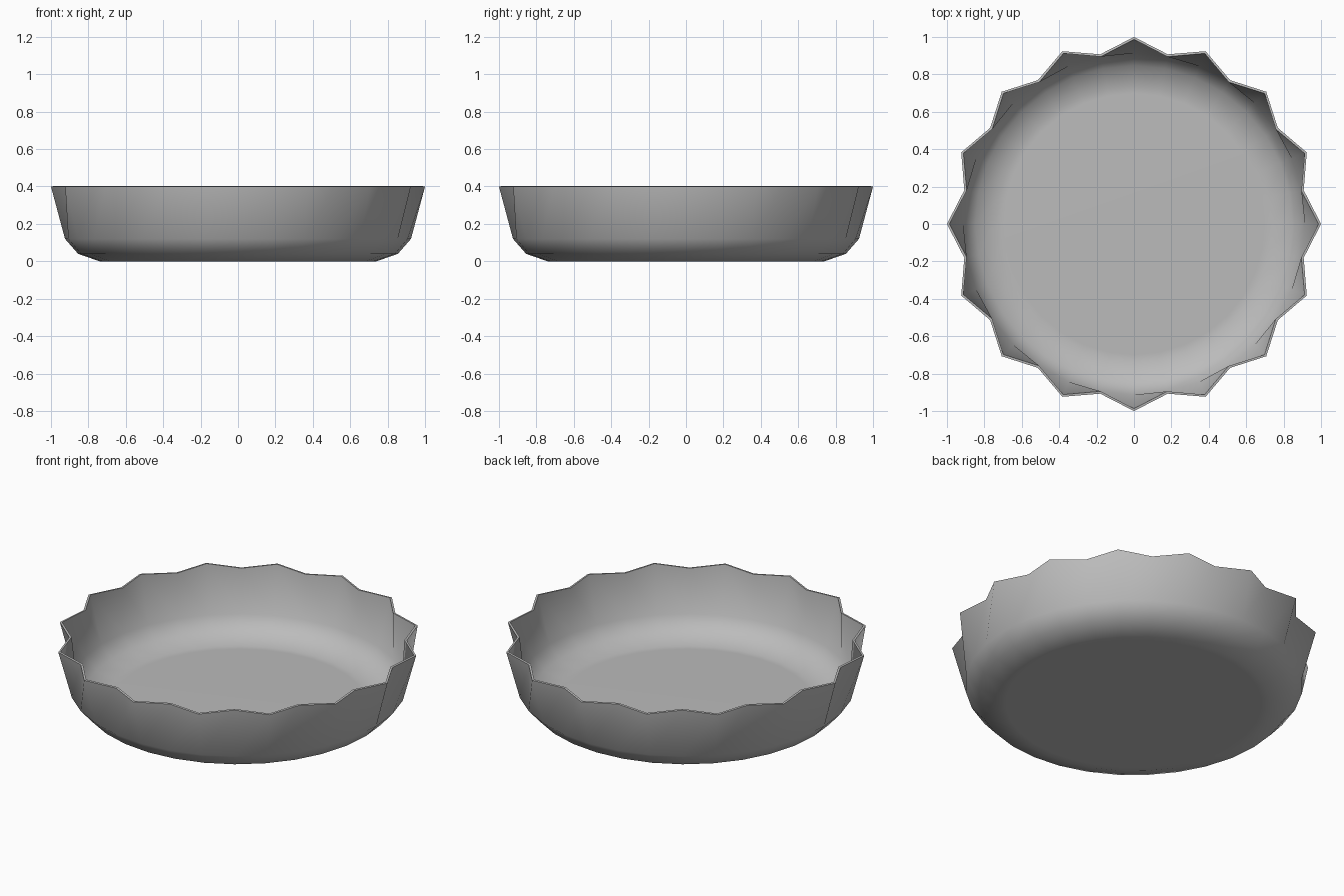
import bpy
import bmesh
from math import cos, sin, pi, radians

default = bpy.data.objects.get("Cube")
if default:
    bpy.data.objects.remove(default, do_unlink=True)

FLUTES = 16
SIDES = FLUTES * 2

# Outer profile: height, radius at flute tips, radius at flute valleys
PROFILE = [
    (0.0, 0.70, 0.70),
    (0.0, 0.74, 0.74),
    (0.04, 0.855, 0.855),
    (0.12, 0.925, 0.925),
    (0.40, 1.0, 0.925),
]


def make_material(name, color):
    mat = bpy.data.materials.new(name)
    mat.use_nodes = True
    mat.diffuse_color = color
    mat.node_tree.nodes["Principled BSDF"].inputs["Base Color"].default_value = color
    return mat


# Fluted shell, round at the base and pleated at the rim
bm = bmesh.new()
rings = []
for z, tip, valley in PROFILE:
    ring = []
    for i in range(SIDES):
        a = 2 * pi * i / SIDES
        r = valley if i % 2 else tip
        ring.append(bm.verts.new((r * cos(a), r * sin(a), z)))
    rings.append(ring)

bm.faces.new(list(reversed(rings[0])))
for low, high in zip(rings, rings[1:]):
    for i in range(SIDES):
        j = (i + 1) % SIDES
        bm.faces.new((low[i], low[j], high[j], high[i]))

mesh = bpy.data.meshes.new("fluted_dish")
bm.to_mesh(mesh)
bm.free()
dish = bpy.data.objects.new("fluted_dish", mesh)
bpy.context.collection.objects.link(dish)
mesh.materials.append(make_material("grey metal", (0.5, 0.5, 0.5, 1.0)))

# Thin wall grown inwards
wall = dish.modifiers.new("wall", "SOLIDIFY")
wall.thickness = 0.013
wall.offset = -1
bpy.context.view_layer.objects.active = dish
dish.select_set(True)
bpy.ops.object.modifier_apply(modifier="wall")

# Smooth body with a crisp rim
bpy.ops.object.shade_smooth_by_angle(angle=radians(65))
